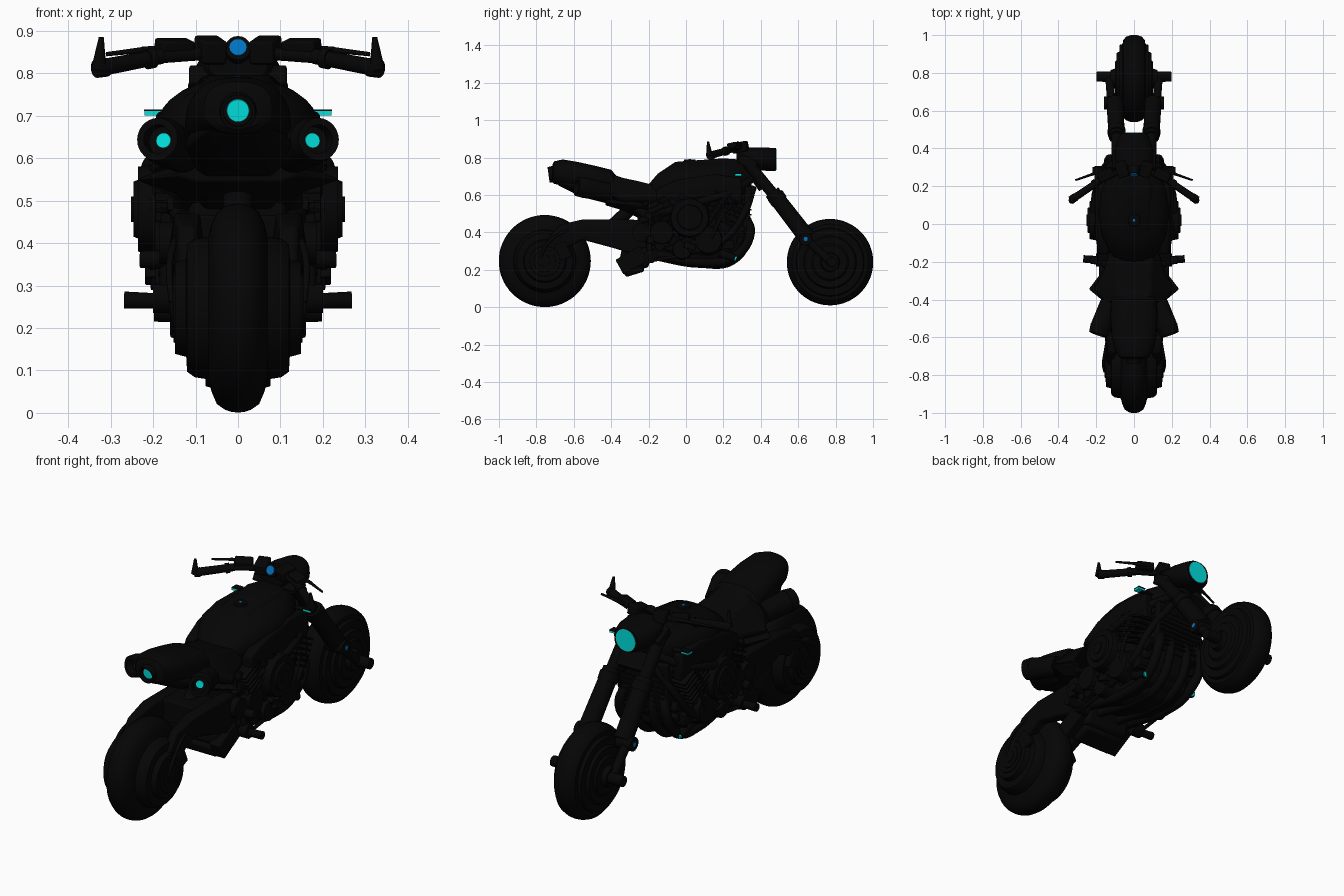
import bpy, bmesh, math, random
from mathutils import Vector, Matrix
random.seed(4)

def material(name, col):
    m = bpy.data.materials.new(name)
    m.diffuse_color = (*col, 1)
    return m
BLACK = material("near_black", (0.0015, 0.0015, 0.0015))
CYAN = material("cyan_light", (0.0, 0.75, 0.73))
BLUE = material("blue_light", (0.0, 0.17, 0.52))

def finish(name, bm, mat=BLACK, bevel=0):
    bmesh.ops.recalc_face_normals(bm, faces=bm.faces)
    me = bpy.data.meshes.new(name)
    bm.to_mesh(me)
    bm.free()
    me.materials.append(mat)
    ob = bpy.data.objects.new(name, me)
    bpy.context.collection.objects.link(ob)
    if bevel:
        b = ob.modifiers.new("bevel", 'BEVEL')
        b.width, b.segments, b.limit_method = bevel, 2, 'ANGLE'
    return ob

def flip(p, s):
    return Vector((p[0] * s, p[1], p[2]))

def box(name, loc, size, tilt=0, yaw=0, mat=BLACK, bevel=0.006):
    bm = bmesh.new()
    M = Matrix.Translation(loc) @ Matrix.Rotation(yaw, 4, 'Z') @ Matrix.Rotation(tilt, 4, 'X')
    bmesh.ops.create_cube(bm, size=1, matrix=M @ Matrix.Diagonal((*size, 1)))
    return finish(name, bm, mat, bevel)

def rod(name, p, q, r, r2=None, mat=BLACK, n=20):
    p, q = Vector(p), Vector(q)
    bm = bmesh.new()
    M = Matrix.Translation((p + q) / 2) @ (q - p).to_track_quat('Z', 'Y').to_matrix().to_4x4()
    bmesh.ops.create_cone(bm, cap_ends=True, segments=n, radius1=r, radius2=r if r2 is None else r2,
                          depth=(q - p).length, matrix=M)
    return finish(name, bm, mat)

def rods(name, p, q, r, r2=None, mat=BLACK):
    for s, side in ((1, "right"), (-1, "left")):
        rod(f"{name}_{side}", flip(p, s), flip(q, s), r, r2, mat)

def boxes(name, loc, size, tilt=0, yaw=0, mat=BLACK, bevel=0.006):
    for s, side in ((1, "right"), (-1, "left")):
        box(f"{name}_{side}", flip(loc, s), size, tilt, yaw * s, mat, bevel)

def pipes(name, pts, r):
    for s, side in ((1, "right"), (-1, "left")):
        cu = bpy.data.curves.new(name, 'CURVE')
        cu.dimensions, cu.bevel_depth, cu.bevel_resolution, cu.use_fill_caps = '3D', r, 3, True
        sp = cu.splines.new('BEZIER')
        sp.bezier_points.add(len(pts) - 1)
        for b, p in zip(sp.bezier_points, pts):
            b.co = flip(p, s)
            b.handle_left_type = b.handle_right_type = 'AUTO'
        cu.resolution_u = 6
        cu.materials.append(BLACK)
        bpy.context.collection.objects.link(bpy.data.objects.new(f"{name}_{side}", cu))

def skin(name, rings, bevel=0, closed=False):
    bm = bmesh.new()
    vs = [[bm.verts.new(p) for p in ring] for ring in rings]
    n = len(vs[0])
    for a, b in zip(vs, vs[1:] + (vs[:1] if closed else [])):
        for i in range(n):
            bm.faces.new((a[i], a[(i + 1) % n], b[(i + 1) % n], b[i]))
    if not closed:
        bm.faces.new(vs[0])
        bm.faces.new(vs[-1])
    return finish(name, bm, BLACK, bevel)

def rim(name, p, q, outer, inner, n=28):
    """open tube from p to q with wall thickness"""
    p, q = Vector(p), Vector(q)
    R = (q - p).to_track_quat('Z', 'Y').to_matrix()
    skin(name, [[c + R @ Vector((r * math.cos(6.28319 * i / n), r * math.sin(6.28319 * i / n), 0)) for i in range(n)]
                for c, r in ((p, outer), (q, outer * .9), (q, inner), (p, inner))], closed=True)

def oval(name, secs, power=0.75, n=32):
    """sections: y, z centre, half width, half height"""
    def pt(y, z, w, h, a):
        c, s = math.cos(a), math.sin(a)
        return (w * math.copysign(abs(c) ** power, c), y, z + h * math.copysign(abs(s) ** power, s))
    return skin(name, [[pt(*sec, 2 * math.pi * i / n) for i in range(n)] for sec in secs])

def hexa(name, secs, bevel=0.012, x=0):
    """sections: y, low z, mid z, high z, low, mid and high half width"""
    return skin(name, [[(x + c, y, lo), (x + b, y, mid), (x + t, y, hi), (x - t, y, hi), (x - b, y, mid), (x - c, y, lo)]
                       for y, lo, mid, hi, c, b, t in secs], bevel)

def wheel(name, y, z, prof):
    full = prof + [(-x, r) for x, r in reversed(prof) if x > 0]
    n = 64
    skin(name, [[(x, y + r * math.cos(2 * math.pi * i / n), z + r * math.sin(2 * math.pi * i / n))
                 for i in range(n)] for x, r in full])

# wheels with stepped disc sides
wheel("rear_wheel", -0.755, 0.247, [(.148, .03), (.148, .108), (.122, .115), (.12, .15), (.102, .163),
      (.07, .168), (.062, .198), (.05, .226), (.03, .24), (.015, .245), (0, .246)])
wheel("front_wheel", 0.77, 0.241, [(.1, .03), (.1, .09), (.09, .1), (.092, .135), (.078, .142), (.076, .178),
      (.06, .183), (.058, .203), (.042, .221), (.02, .229), (0, .231)])
for k, r in enumerate((.035, .065, .09)):
    rods(f"rear_hub_ring_{k}", (.13, -.755, .247), (.16 - k * .004, -.755, .247), r, r * .9)
rods("front_axle", (.06, .78, .241), (.198, .78, .241), .03, .026)
rods("front_hub", (.08, .77, .241), (.125, .77, .241), .06, .045)

# fork legs, pivots and clamps
rods("fork_upper", (.088, .33, .77), (.092, .52, .54), .03)
rods("fork_lower", (.092, .46, .615), (.1, .645, .375), .042, .046)
rods("fork_collar", (.092, .475, .6), (.092, .5, .565), .047)
rods("fork_pivot", (.06, .64, .365), (.158, .64, .365), .036, .034)
rods("fork_pivot_light", (.155, .64, .365), (.16, .64, .365), .011, mat=BLUE)
rods("fork_link", (.12, .64, .365), (.13, .775, .241), .022)
box("lower_clamp", (0, .415, .665), (.23, .09, .045), -.85)
box("upper_clamp", (0, .33, .775), (.23, .1, .05), -.5)
rod("steering_stem", (0, .31, .8), (0, .42, .64), .035)

# headlight and dashboard
oval("headlight_shell", [(.27, .82, .07, .035), (.33, .805, .1, .05), (.4, .793, .1, .062), (.46, .79, .08, .062),
                         (.482, .79, .064, .06)], .85)
rod("headlight_lens", (0, .47, .79), (0, .4835, .79), .056, .055, CYAN, 32)
rod("dashboard", (0, .3, .845), (0, .262, .86), .034, .03)
rod("dashboard_screen", (0, .265, .859), (0, .258, .862), .021, mat=BLUE)
boxes("bar_clamp", (.065, .29, .855), (.06, .08, .055), .2, -.3)
boxes("control_box", (.15, .26, .86), (.085, .05, .04), .2, -.45)

# handlebars
rods("handlebar", (.03, .3, .85), (.19, .225, .838), .015)
rods("grip", (.18, .23, .84), (.318, .137, .814), .018, .02)
rods("grip_collar", (.2, .217, .836), (.215, .207, .833), .024)
rods("bar_end", (.31, .143, .814), (.334, .126, .811), .022)
rods("bar_end_fin", (.328, .125, .81), (.322, .118, .885), .018, .006)
rods("lever", (.14, .29, .86), (.225, .262, .855), .008)
rods("lever_tip", (.225, .262, .855), (.31, .232, .845), .007, .005)

# tank
oval("tank", [(-.21, .6, .08, .045), (-.15, .64, .125, .075), (-.06, .67, .17, .105), (.06, .672, .19, .113),
              (.16, .675, .18, .116), (.25, .685, .145, .108), (.31, .68, .11, .1), (.35, .67, .08, .07)], .92)
hexa("tank_ridge", [(-.12, .68, .7, .73, .06, .08, .04), (-.04, .7, .74, .782, .08, .12, .06),
                    (.2, .7, .74, .796, .08, .13, .08), (.28, .7, .74, .79, .06, .1, .06)])
rod("filler_cap", (0, .02, .77), (0, .02, .791), .035, .03)
rod("filler_light", (0, .02, .79), (0, .02, .793), .007, mat=BLUE)
for s in (1, -1):
    hexa("tank_side_panel", [(-.16, .56, .6, .63, .02, .03, .02), (-.05, .55, .61, .68, .03, .045, .03),
         (.15, .54, .63, .71, .03, .05, .03), (.3, .56, .64, .69, .02, .03, .02)], .008, s * .16)
# side markers shine backwards from under a dark cover
boxes("side_marker_stalk", (.16, .28, .704), (.07, .03, .012))
boxes("side_marker_cover", (.2, .282, .713), (.042, .038, .003), bevel=0)
boxes("side_marker_light", (.2, .28, .706), (.04, .034, .01), mat=CYAN, bevel=0)

# seat and tail
hexa("seat", [(-.42, .57, .62, .72, .1, .15, .08), (-.34, .53, .57, .692, .11, .22, .09),
              (-.26, .51, .58, .675, .1, .17, .09), (-.14, .5, .58, .645, .1, .13, .1)])
hexa("seat_side_wing", [(-.43, .545, .56, .6, .1, .14, .1), (-.345, .52, .55, .585, .15, .243, .15),
                        (-.2, .48, .53, .57, .1, .13, .1)], .005)
oval("tail_cowl", [(-.715, .715, .06, .045), (-.705, .72, .08, .06), (-.66, .72, .105, .07), (-.58, .702, .12, .075),
                   (-.48, .68, .125, .075), (-.4, .667, .12, .068), (-.37, .65, .1, .05)], .8)
hexa("tail_under", [(-.69, .655, .68, .71, .04, .07, .05), (-.56, .59, .63, .69, .07, .13, .09),
                    (-.4, .55, .6, .66, .08, .13, .1), (-.22, .46, .53, .62, .08, .12, .1)])
rim("tail_light_rim", (0, -.69, .714), (0, -.735, .708), .046, .034)
rod("tail_light", (0, -.7, .713), (0, -.719, .712), .03, .026, CYAN, 32)
# side mufflers with recessed lights
rods("muffler", (.13, -.42, .615), (.178, -.55, .64), .05, .055)
for s in (1, -1):
    rim("muffler_rim", flip((.176, -.545, .64), s), flip((.19, -.585, .645), s), .056, .034)
rods("muffler_light", (.172, -.545, .64), (.176, -.557, .642), .018, mat=CYAN)
pipes("muffler_pipe", [(.13, -.43, .61), (.12, -.32, .56), (.13, -.2, .48), (.15, -.1, .36)], .026)

# engine block
hexa("engine_block", [(-.26, .33, .42, .52, .08, .11, .1), (-.15, .28, .42, .58, .12, .17, .14),
                      (0, .235, .45, .6, .14, .2, .17), (.15, .225, .45, .6, .13, .19, .16),
                      (.25, .25, .45, .6, .11, .16, .14), (.32, .37, .48, .6, .09, .13, .12)])
rods("clutch_cover", (.15, .02, .48), (.235, .02, .48), .115, .1)
rods("clutch_ring", (.22, .02, .48), (.246, .02, .48), .075, .065)
rods("clutch_cap", (.24, .02, .48), (.252, .02, .48), .03)
rods("generator_cover", (.14, .12, .36), (.205, .12, .36), .085, .07)
rods("gear_cover", (.1, -.13, .4), (.195, -.13, .4), .075, .06)
rods("bolt_cover", (.12, -.02, .31), (.195, -.02, .31), .06, .05)
for k in range(6):
    boxes(f"cylinder_fin_{k}", (.135, .17 + k * .012, .47 + k * .023), (.15, .17, .01), -.45, bevel=.002)
    boxes(f"rear_fin_{k}", (.13, -.1 - k * .012, .46 + k * .022), (.13, .13, .009), .45, bevel=.002)
for k in range(55):
    y = random.uniform(-.22, .29)
    w = .2 - abs(y - .02) * .2
    boxes(f"engine_detail_{k}", (w - .01, y, random.uniform(.3, .6)),
          (random.uniform(.03, .06), random.uniform(.02, .07), random.uniform(.015, .05)), random.uniform(-.8, .8), bevel=.003)
# radiator and belly
box("radiator", (0, .325, .52), (.27, .035, .25), -.08)
for k in range(9):
    box(f"radiator_slat_{k}", (0, .345, .42 + k * .025), (.24, .012, .008), bevel=0)
hexa("belly_pan", [(-.14, .27, .3, .34, .06, .12, .12), (.02, .222, .27, .33, .07, .15, .15),
                   (.18, .21, .27, .34, .07, .14, .14), (.3, .3, .35, .4, .05, .09, .09)])
rods("belly_light_housing", (.147, .18, .29), (.147, .262, .262), .022, .02)
rods("belly_light", (.147, .255, .264), (.147, .27, .259), .013, mat=CYAN)
# exhaust headers and frame tubes
pipes("header_outer", [(.1, .32, .48), (.13, .345, .4), (.13, .26, .27), (.13, .08, .24), (.13, -.1, .27), (.14, -.24, .3)], .024)
pipes("header_inner", [(.045, .32, .48), (.05, .335, .39), (.05, .25, .25), (.05, .08, .232), (.06, -.2, .28)], .022)
pipes("frame_upper", [(.06, .36, .69), (.17, .25, .62), (.21, .1, .57), (.18, -.08, .52), (.13, -.24, .46)], .02)
pipes("frame_lower", [(.06, .36, .64), (.15, .31, .5), (.175, .2, .36), (.17, 0, .3), (.14, -.2, .36)], .018)
rods("frame_brace_front", (.195, .22, .6), (.19, .08, .4), .014)
rods("frame_brace_rear", (.19, .0, .56), (.15, -.2, .4), .014)
pipes("hose", [(.13, .3, .58), (.2, .2, .5), (.2, .14, .38), (.15, .08, .28)], .01)

# swingarm and rear suspension
for s in (1, -1):
    hexa("swingarm", [(-.8, .22, .25, .29, .012, .02, .015), (-.68, .3, .37, .44, .02, .03, .02),
                      (-.55, .36, .42, .47, .025, .035, .03), (-.4, .32, .4, .47, .03, .04, .03),
                      (-.3, .29, .39, .47, .03, .04, .03), (-.2, .32, .4, .46, .025, .03, .025)], .008, s * .12)
box("swingarm_bridge", (0, -.4, .41), (.24, .15, .11))
rods("swingarm_pivot", (.05, -.24, .4), (.185, -.24, .4), .05)
rod("shock", (0, -.4, .43), (0, -.26, .56), .035)
pipes("brake_line", [(.12, -.5, .43), (.15, -.66, .4), (.162, -.74, .34), (.155, -.78, .26)], .008)
boxes("rear_caliper", (.13, -.66, .3), (.04, .07, .09), .4)
boxes("lower_bracket", (.13, -.29, .25), (.06, .15, .09), .5)
box("collector", (0, -.27, .27), (.25, .16, .1), -.2, bevel=.02)
box("collector_tip", (0, -.28, .205), (.22, .11, .06), .3, bevel=.015)

# footrests and controls
rods("footrest", (.14, -.19, .262), (.268, -.185, .266), .017, .02)
rods("footrest_plate", (.14, -.19, .27), (.2, -.19, .27), .035)
rods("upper_footrest", (.14, -.2, .36), (.23, -.19, .362), .024, .02)
rods("footrest_arm", (.17, -.19, .262), (.17, -.2, .36), .015)
rods("shift_rod", (.18, -.19, .25), (.18, -.05, .27), .009)

# smooth rounded parts, keep sharp edges
for ob in bpy.data.objects:
    ob.select_set(ob.type == 'MESH')
    if ob.type == 'MESH':
        bpy.context.view_layer.objects.active = ob
bpy.ops.object.shade_smooth_by_angle(angle=math.radians(32))
